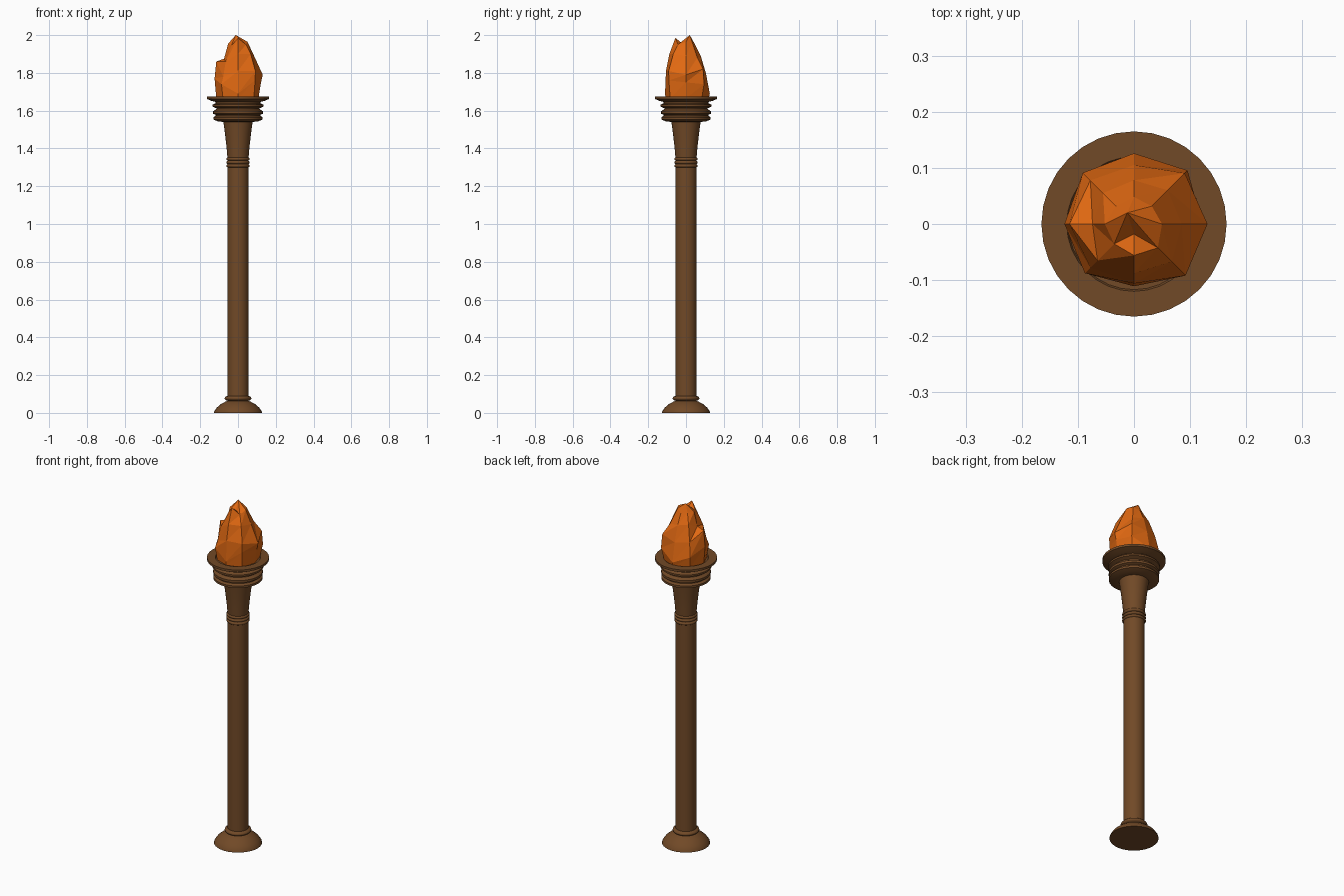
import bpy, bmesh, math

if "Cube" in bpy.data.objects:
    bpy.data.objects.remove(bpy.data.objects["Cube"])

def material(name, col):
    m = bpy.data.materials.new(name)
    m.diffuse_color = (*col, 1)
    m.use_nodes = True
    m.node_tree.nodes["Principled BSDF"].inputs["Base Color"].default_value = m.diffuse_color
    return m

wood = material("dark_bronze_brown", (0.165, 0.067, 0.02))
fire = material("flame_orange", (0.75, 0.14, 0.006))

def finish(name, bm, mat, smooth):
    bmesh.ops.recalc_face_normals(bm, faces=bm.faces)
    me = bpy.data.meshes.new(name)
    bm.to_mesh(me)
    bm.free()
    me.materials.append(mat)
    ob = bpy.data.objects.new(name, me)
    bpy.context.collection.objects.link(ob)
    if smooth:
        bpy.ops.object.select_all(action='DESELECT')
        ob.select_set(True)
        bpy.context.view_layer.objects.active = ob
        bpy.ops.object.shade_smooth_by_angle(angle=math.radians(35))
    return ob

def lathe(name, profile, n=32):
    """Turned part from (radius, z) points, capped at both ends."""
    bm = bmesh.new()
    rings = [[bm.verts.new((r * math.cos(2 * math.pi * i / n), r * math.sin(2 * math.pi * i / n), z))
              for i in range(n)] for r, z in profile]
    for a, b in zip(rings, rings[1:]):
        for i in range(n):
            j = (i + 1) % n
            bm.faces.new((a[i], a[j], b[j], b[i]))
    bm.faces.new(rings[0])
    bm.faces.new(rings[-1])
    return finish(name, bm, wood, True)

def bead(r_in, r_out, z0, z1):
    """Rounded ring bulging from r_in to r_out."""
    return [(r_in + (r_out - r_in) * math.sin(math.pi * k / 6) ** 0.6, z0 + (z1 - z0) * k / 6) for k in range(7)]

# domed foot and collar
lathe("foot", [(0.128, 0), (0.126, 0.008), (0.112, 0.028), (0.09, 0.047), (0.066, 0.06), (0.056, 0.064)])
lathe("foot_collar", bead(0.056, 0.071, 0.064, 0.09))
# shaft with neck rings
lathe("shaft", [(0.056, 0.05), (0.056, 1.31)])
for k in range(3):
    lathe("neck_ring_%d" % (k + 1), bead(0.054, 0.062, 1.299 + k * 0.018, 1.317 + k * 0.018))
# flared neck
lathe("flared_neck", [(0.055, 1.34), (0.06, 1.40), (0.069, 1.48), (0.078, 1.545)])
# stacked bowl with grooves, rim and shallow dish
lathe("bowl", [(0.075, 1.54), (0.105, 1.543), (0.131, 1.553), (0.131, 1.565), (0.118, 1.573),
               (0.118, 1.578), (0.132, 1.584), (0.132, 1.597), (0.115, 1.608), (0.115, 1.613),
               (0.136, 1.622), (0.136, 1.632), (0.118, 1.639), (0.118, 1.646), (0.138, 1.651),
               (0.165, 1.662), (0.165, 1.675), (0.12, 1.675), (0.117, 1.668)])

# faceted flame: eight columns from +x counter-clockwise
levels = [
    ([.108, .118, .120, .118, .115, .112, .108, .118], [1.665] * 8),
    ([.122, .135, .126, .129, .124, .124, .111, .128], [1.75, 1.74, 1.69, 1.73, 1.77, 1.74, 1.69, 1.76]),
    ([.131, .128, .105, .110, .115, .110, .106, .130], [1.79, 1.82, 1.80, 1.81, 1.86, 1.78, 1.81, 1.81]),
    ([.085, .085, .078, .078, .074, .092, .088, .095], [1.89, 1.88, 1.89, 1.90, 1.875, 1.86, 1.90, 1.90]),
    ([.050, .045, .048, .045, .052, .050, .056, .060], [1.965, 1.965, 1.95, 1.955, 1.955, 1.945, 1.985, 1.95]),
]
bm = bmesh.new()
rings = [[bm.verts.new((r * math.cos(i * math.pi / 4), r * math.sin(i * math.pi / 4), z))
          for i, (r, z) in enumerate(zip(rs, zs))] for rs, zs in levels]
for a, b in zip(rings, rings[1:]):
    for i in range(8):
        j = (i + 1) % 8
        bm.faces.new((a[i], a[j], b[j]))
        bm.faces.new((a[i], b[j], b[i]))
bm.faces.new(rings[0])
# main peak and the notch behind the front lick
tip = bm.verts.new((-0.012, 0.02, 2.0))
notch = bm.verts.new((0.0, -0.018, 1.955))
top = rings[-1]
for i in range(8):
    j = (i + 1) % 8
    bm.faces.new((top[i], top[j], notch if i in (5, 6) else tip))
bm.faces.new((top[7], tip, notch))
bm.faces.new((tip, top[5], notch))
finish("flame", bm, fire, False)
